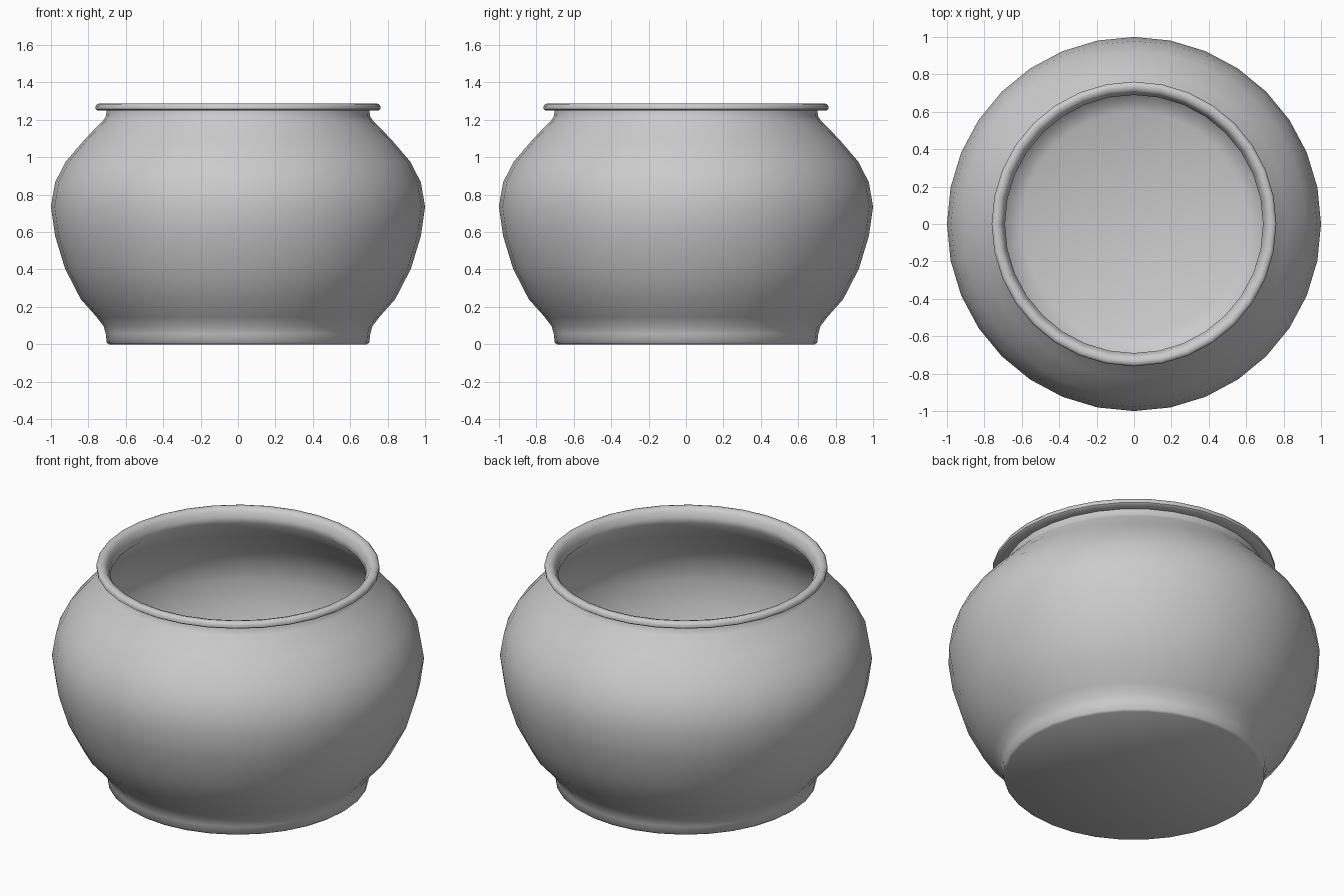
import bpy, bmesh, math

if "Cube" in bpy.data.objects:
    bpy.data.objects.remove(bpy.data.objects["Cube"])

SEGMENTS = 32


def lathe(name, profile, segments=SEGMENTS):
    """Spin an (r, z) profile that starts and ends on the axis."""
    bm = bmesh.new()
    verts = [bm.verts.new((r, 0, z)) for r, z in profile]
    edges = [bm.edges.new(pair) for pair in zip(verts, verts[1:])]
    bmesh.ops.spin(bm, geom=verts + edges, cent=(0, 0, 0), axis=(0, 0, 1),
                   angle=math.tau, steps=segments, use_duplicate=False)
    bmesh.ops.remove_doubles(bm, verts=bm.verts[:], dist=0.0005)
    bmesh.ops.recalc_face_normals(bm, faces=bm.faces[:])
    mesh = bpy.data.meshes.new(name)
    bm.to_mesh(mesh)
    bm.free()
    obj = bpy.data.objects.new(name, mesh)
    bpy.context.collection.objects.link(obj)
    bpy.ops.object.select_all(action='DESELECT')
    obj.select_set(True)
    bpy.context.view_layer.objects.active = obj
    bpy.ops.object.shade_smooth_by_angle(angle=math.radians(50))
    return obj


# Flat base, short foot, round belly and neck
outside = [(0, 0), (0.69, 0), (0.702, 0.01), (0.707, 0.055), (0.718, 0.095),
           (0.755, 0.145), (0.84, 0.24), (0.925, 0.405), (0.978, 0.58),
           (1.0, 0.735), (0.978, 0.865), (0.922, 0.975), (0.82, 1.095),
           (0.722, 1.195), (0.706, 1.218), (0.703, 1.25)]

# Rolled lip
lip = [(0.752, 1.25), (0.761, 1.257), (0.761, 1.273), (0.752, 1.285),
       (0.735, 1.288), (0.715, 1.282), (0.705, 1.268)]

# Hollow inside with a floor that blends into the wall
inside = [(0.69, 1.24), (0.69, 1.205), (0.80, 1.08), (0.90, 0.962),
          (0.955, 0.857), (0.976, 0.735), (0.955, 0.588), (0.902, 0.42),
          (0.82, 0.26), (0.735, 0.16), (0.68, 0.08), (0.60, 0.045), (0, 0.03)]

lathe("pot", outside + lip + inside)
